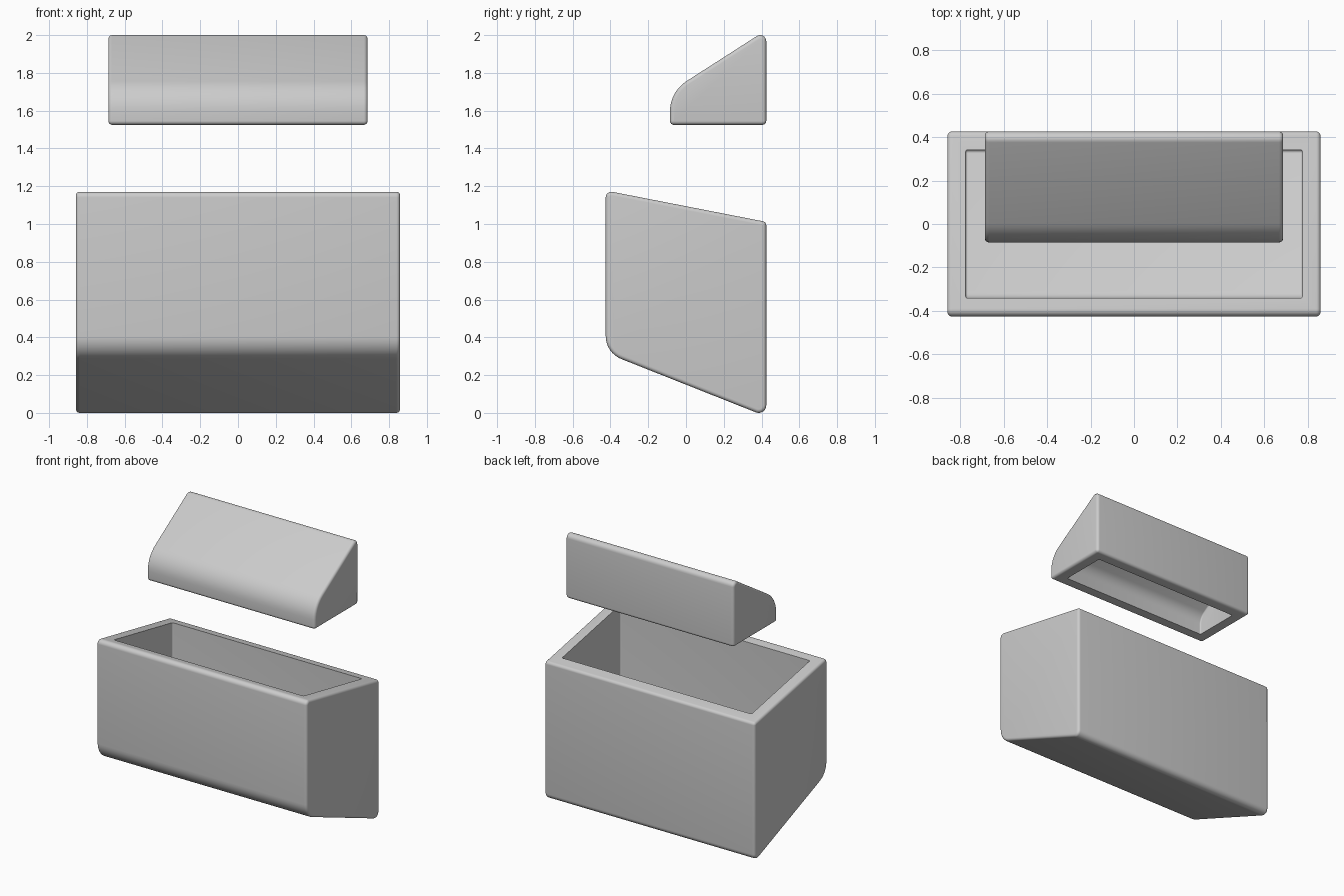
import bpy, bmesh, math
from mathutils import Vector

if "Cube" in bpy.data.objects:
    bpy.data.objects.remove(bpy.data.objects["Cube"])

WALL = 0.084


def inset(poly, dists):
    """Move each edge of a counter-clockwise polygon inward by its own distance."""
    n = len(poly)
    lines = []
    for i in range(n):
        a, b = Vector(poly[i]), Vector(poly[(i + 1) % n])
        d = (b - a).normalized()
        lines.append((a + Vector((-d.y, d.x)) * dists[i], d))
    out = []
    for i in range(n):
        (p, d), (q, e) = lines[i - 1], lines[i]
        s = (q - p).cross(e) / d.cross(e)
        out.append(p + d * s)
    return out


def fillet(poly, radii, steps=8):
    """Round each corner of a polygon with an arc."""
    pts = []
    n = len(poly)
    for i in range(n):
        p = Vector(poly[i])
        a = (Vector(poly[i - 1]) - p).normalized()
        b = (Vector(poly[(i + 1) % n]) - p).normalized()
        half = a.angle(b) / 2
        r = max(radii[i], 0.001)
        c = p + (a + b).normalized() * r / math.sin(half)
        u = p + a * r / math.tan(half) - c
        v = p + b * r / math.tan(half) - c
        ang = math.pi - 2 * half
        for k in range(steps + 1):
            t = k / steps
            w = (u * math.sin((1 - t) * ang) + v * math.sin(t * ang)) / math.sin(ang)
            pts.append(c + w)
    return pts


def rounded_prism(name, poly, radii, half_x, edge_r, steps=5):
    """Extrude a side profile along x with rounded end edges."""
    ends = []
    for k in range(steps + 1):
        a = math.pi / 2 * k / steps
        ends.append((half_x - edge_r * (1 - math.sin(a)), edge_r * (1 - math.cos(a))))
    # from the left cap to the right cap
    half = [(half_x - edge_r + edge_r * math.cos(math.pi / 2 * k / steps),
             edge_r * (1 - math.sin(math.pi / 2 * k / steps))) for k in range(steps + 1)]
    half = [(x, edge_r - d) for x, d in half]
    half = [(half_x - edge_r * (1 - math.cos(math.pi / 2 * k / steps)),
             edge_r * (1 - math.sin(math.pi / 2 * k / steps)))
            for k in range(steps + 1)]
    stations = [(-x, d) for x, d in half] + [(x, d) for x, d in reversed(half)]
    bm = bmesh.new()
    loops = []
    for x, d in stations:
        pts = fillet(inset(poly, [d] * len(poly)), [r - d for r in radii])
        loops.append([bm.verts.new((x, p.x, p.y)) for p in pts])
    n = len(loops[0])
    for a, b in zip(loops, loops[1:]):
        for i in range(n):
            j = (i + 1) % n
            bm.faces.new((a[i], a[j], b[j], b[i]))
    bm.faces.new(loops[0])
    bm.faces.new(loops[-1][::-1])
    bmesh.ops.recalc_face_normals(bm, faces=bm.faces)
    mesh = bpy.data.meshes.new(name)
    bm.to_mesh(mesh)
    bm.free()
    obj = bpy.data.objects.new(name, mesh)
    bpy.context.collection.objects.link(obj)
    return obj


def hollow_shell(name, poly, radii, inner_radii, half_x, open_edge):
    """Rounded prism hollowed out through one open side."""
    shell = rounded_prism(name, poly, radii, half_x, 0.02)
    dists = [WALL] * len(poly)
    dists[open_edge] = -0.1
    cutter = rounded_prism(name + "_cutter", inset(poly, dists), inner_radii,
                           half_x - WALL, 0.01)
    cutter.hide_render = True
    mod = shell.modifiers.new("hollow", 'BOOLEAN')
    mod.operation = 'DIFFERENCE'
    mod.solver = 'EXACT'
    mod.object = cutter
    bpy.ops.object.select_all(action='DESELECT')
    bpy.context.view_layer.objects.active = shell
    shell.select_set(True)
    bpy.ops.object.modifier_apply(modifier=mod.name)
    bpy.data.objects.remove(cutter)
    bpy.ops.object.shade_smooth_by_angle(angle=math.radians(30))
    return shell


# Lower box: sloping floor, sloping open top
hollow_shell("lower_box",
             [(-0.425, 0.318), (0.425, -0.019), (0.425, 1.011), (-0.425, 1.177)],
             [0.13, 0.04, 0.022, 0.03], [0.05, 0.012, 0.012, 0.012], 0.858, 2)

# Upper lid: wedge with rounded front, open underneath
hollow_shell("upper_lid",
             [(-0.085, 1.525), (0.425, 1.525), (0.425, 2.027), (-0.085, 1.70)],
             [0.021, 0.021, 0.0325, 0.19], [0.012, 0.012, 0.012, 0.1], 0.686, 0)
